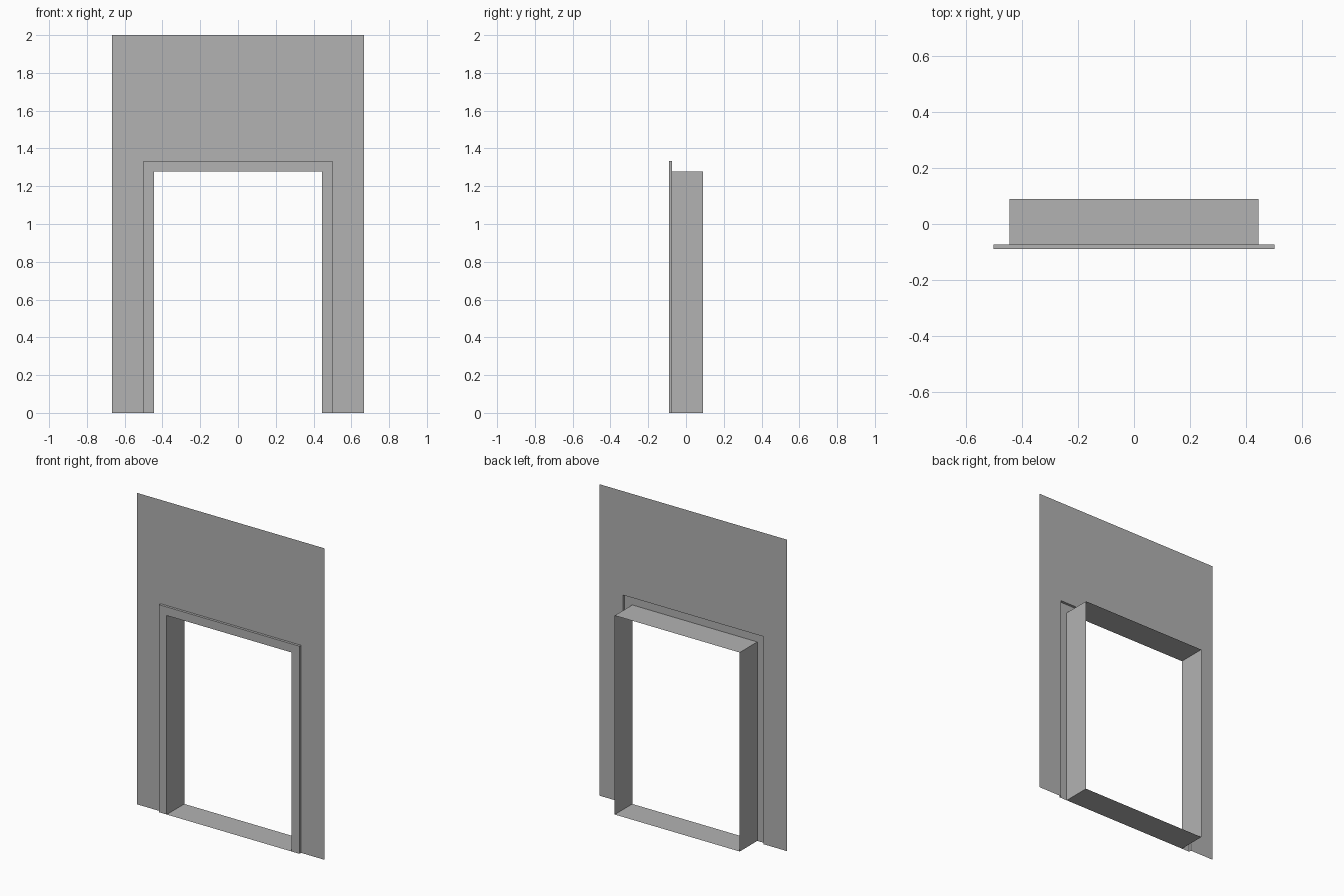
import bpy
import bmesh

cube = bpy.data.objects.get("Cube")
if cube:
    bpy.data.objects.remove(cube, do_unlink=True)

plaster = bpy.data.materials.new("plain grey")
plaster.use_nodes = True
GREY = (0.448, 0.448, 0.448, 1)
plaster.diffuse_color = GREY
plaster.node_tree.nodes["Principled BSDF"].inputs["Base Color"].default_value = GREY

FRONT, WALL, BACK = -0.089, -0.073, 0.089


def arch(half_width, top, y):
    """Square doorway outline, up the right post and down the left."""
    return [(-half_width, y, 0), (-half_width, y, top),
            (half_width, y, top), (half_width, y, 0)]


def bridge(name, outline_a, outline_b, closed=False):
    """Sheet of quads joining two outlines; closed also joins the ends."""
    bm = bmesh.new()
    a = [bm.verts.new(p) for p in outline_a]
    b = [bm.verts.new(p) for p in outline_b]
    count = len(a)
    for i in range(count if closed else count - 1):
        j = (i + 1) % count
        bm.faces.new((a[i], b[i], b[j], a[j]))
    mesh = bpy.data.meshes.new(name)
    bm.to_mesh(mesh)
    bm.free()
    mesh.materials.append(plaster)
    obj = bpy.data.objects.new(name, mesh)
    bpy.context.collection.objects.link(obj)
    return obj


wall_edge = arch(0.667, 2, WALL)
wall_opening = arch(0.5, 1.333, WALL)
trim_outer = arch(0.5, 1.333, FRONT)
trim_inner = arch(0.444, 1.278, FRONT)
lining_back = arch(0.444, 1.278, BACK)

# Thin wall sheet around the doorway
bridge("wall", wall_edge, wall_opening)
# Raised trim: its narrow outer rim and flat front
bridge("trim_rim", wall_opening, trim_outer)
bridge("trim_face", trim_outer, trim_inner)
# Deep lining with jambs, head and sill
bridge("door_lining", trim_inner, lining_back, closed=True)
